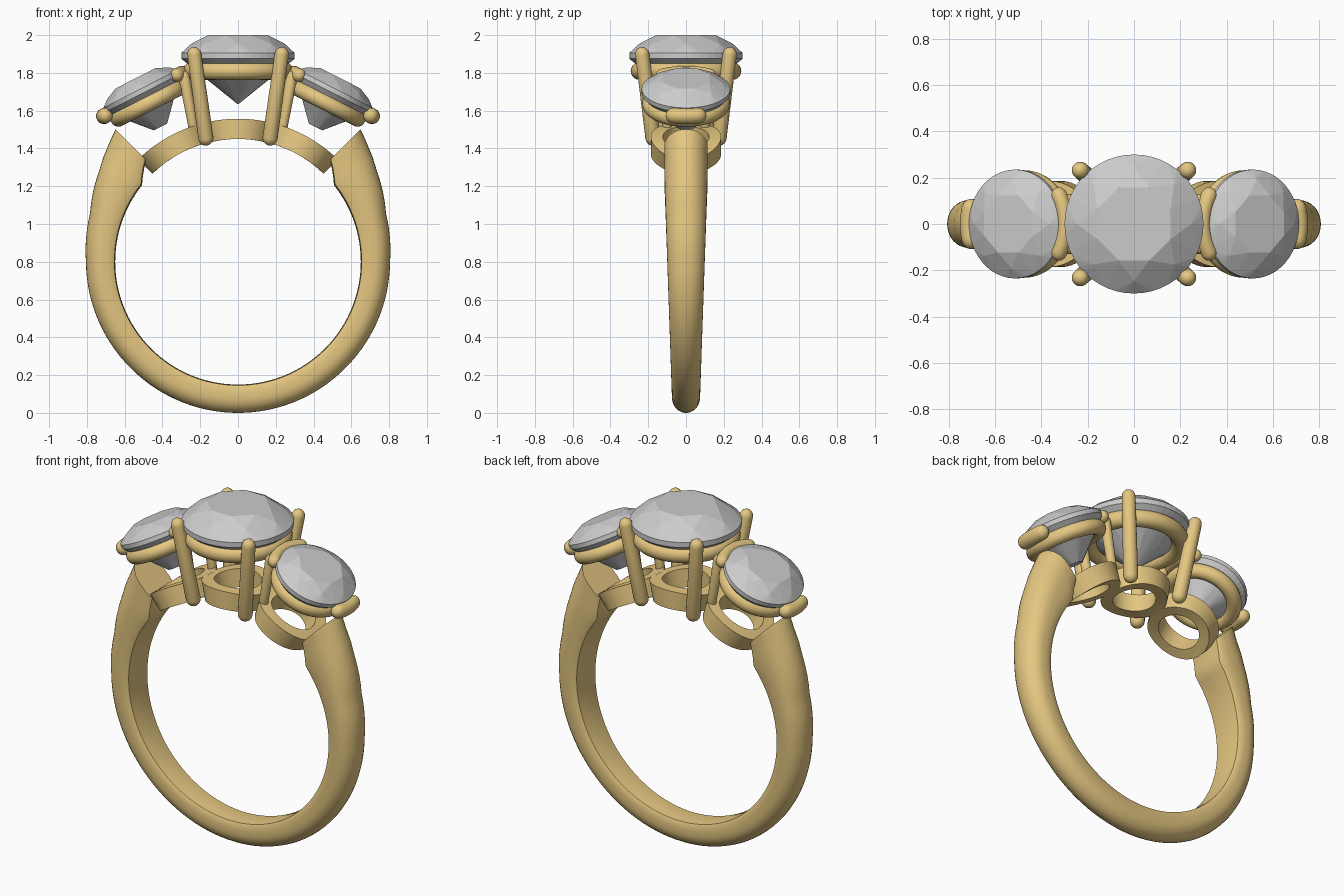
import bpy, bmesh
from math import sin, cos, pi, radians
from mathutils import Matrix, Vector

if "Cube" in bpy.data.objects:
    bpy.data.objects.remove(bpy.data.objects["Cube"])

gold = bpy.data.materials.new("gold")
gold.diffuse_color = (0.78, 0.57, 0.22, 1)
gold.use_nodes = True
gold.node_tree.nodes["Principled BSDF"].inputs["Base Color"].default_value = gold.diffuse_color


def finish(name, bm, mat=None, angle=None, matrix=None):
    bmesh.ops.recalc_face_normals(bm, faces=bm.faces[:])
    if matrix:
        bm.transform(matrix)
    me = bpy.data.meshes.new(name)
    bm.to_mesh(me)
    bm.free()
    ob = bpy.data.objects.new(name, me)
    bpy.context.collection.objects.link(ob)
    if mat:
        me.materials.append(mat)
    if angle:
        bpy.ops.object.select_all(action='DESELECT')
        ob.select_set(True)
        bpy.context.view_layer.objects.active = ob
        bpy.ops.object.shade_smooth_by_angle(angle=radians(angle))
    return ob


def loft(name, rings, closed=False, angle=40, matrix=None):
    """Skin a list of equal point rings, capped or closed into a loop."""
    bm = bmesh.new()
    vs = [[bm.verts.new(p) for p in r] for r in rings]
    n, m = len(vs), len(vs[0])
    for i in range(n if closed else n - 1):
        a, b = vs[i], vs[(i + 1) % n]
        for j in range(m):
            k = (j + 1) % m
            bm.faces.new((a[j], a[k], b[k], b[j]))
    if not closed:
        bm.faces.new(vs[0])
        bm.faces.new(vs[-1])
    return finish(name, bm, gold, angle, matrix)


def tube(name, pts, radii, matrix=None, sides=20):
    """Round-ended tube along a path."""
    pts = [Vector(p) for p in pts]
    t0, t1 = (pts[0] - pts[1]).normalized(), (pts[-1] - pts[-2]).normalized()
    caps = [radians(a) for a in (22, 45, 65, 82)]
    path = [(pts[0] + t0 * radii[0] * sin(a), radii[0] * cos(a)) for a in reversed(caps)]
    path += list(zip(pts, radii))
    path += [(pts[-1] + t1 * radii[-1] * sin(a), radii[-1] * cos(a)) for a in caps]
    rings = []
    for i, (p, r) in enumerate(path):
        t = (path[min(i + 1, len(path) - 1)][0] - path[max(i - 1, 0)][0]).normalized()
        u = t.cross(Vector((1, 0, 0.03))).normalized()
        v = t.cross(u)
        rings.append([p + (u * cos(2 * pi * k / sides) + v * sin(2 * pi * k / sides)) * r
                      for k in range(sides)])
    return loft(name, rings, angle=60, matrix=matrix)


def torus(name, major, minor, z, matrix=None):
    rings = []
    for i in range(64):
        a = 2 * pi * i / 64
        rings.append([((major + minor * cos(b)) * cos(a), (major + minor * cos(b)) * sin(a),
                       z + minor * sin(b)) for b in (2 * pi * k / 20 for k in range(20))])
    return loft(name, rings, True, 60, matrix)


def gem(name, r, crown, depth, girdle, culet, matrix):
    """Round brilliant: convex hull of table, kites, girdle, pavilion, culet."""
    bm = bmesh.new()

    def ring(n, rad, z, off=0.0):
        for i in range(n):
            a = 2 * pi * (i + off) / n
            bm.verts.new((rad * cos(a), rad * sin(a), z))
    g = girdle / 2
    ring(8, r * 0.57, crown, 0.5)
    ring(8, r * 0.82, g + (crown - g) * 0.53)
    ring(48, r, g)
    ring(48, r, -g)
    ring(8, r * 0.5, -g - (depth - g) * 0.52, 0.5)
    ring(8, culet, -depth, 0.5)
    bmesh.ops.convex_hull(bm, input=bm.verts[:])
    return finish(name, bm, matrix=matrix)


# shank halves: (inner angle, inner radius, outer angle, outer radius), 0 deg = horizontal
C = 0.80
keys = [(-90, .65, -90, .80), (-45, .65, -45, .80), (0, .65, 0, .805), (18, .65, 18, .824),
        (30, .65, 33, .878), (38.6, .65, 43.5, .932), (48, .726, 47.3, .955)]
section = [(-.88, .03), (-.45, .008), (0, 0), (.45, .008), (.88, .03), (.97, .12), (1, .3)]
section += [(cos(a), .45 + .55 * sin(a)) for a in (pi * k / 16 for k in range(17))]
section += [(-1, .3), (-.97, .12)]


def shank_ring(k, side):
    ia, ir, oa, orad = k
    p = Vector((ir * cos(radians(ia)), 0, C + ir * sin(radians(ia))))
    q = Vector((orad * cos(radians(oa)), 0, C + orad * sin(radians(oa))))
    w = min(0.072 + 0.034 * (p.z + q.z) / 2, 0.115)
    out = []
    for y, s in section:
        v = p.lerp(q, s)
        out.append(Vector((v.x * side, y * w, v.z)))
    return out


half = []
for i in range(len(keys) - 1):
    a, b = keys[i], keys[i + 1]
    n = max(1, int((b[0] - a[0]) / 3))
    half += [tuple(u + (v - u) * j / n for u, v in zip(a, b)) for j in range(n)]
half.append(keys[-1])
loft("shank", [shank_ring(k, -1) for k in reversed(half)] +
     [shank_ring(k, 1) for k in half[1:]], angle=35)

# gallery: three flat rings bent over the finger circle
for name, mid in (("left", -29), ("center", 0), ("right", 29)):
    rings = []
    for i in range(64):
        a = 2 * pi * i / 64
        ring = []
        for w, r in ((.122, .65), (.186, .65), (.186, .757), (.122, .757)):
            th = radians(mid) + w * cos(a) / 0.70
            ring.append((r * sin(th), w * sin(a), C + r * cos(th)))
        rings.append(ring)
    loft(name + "_gallery_ring", rings, True)

# center stone with seat and four prongs
gem("center_stone", 0.30, 0.11, 0.255, 0.03, 0.003, Matrix.Translation((0, 0, 1.89)))
torus("center_seat", 0.246, 0.047, 1.81)
for sx in (-1, 1):
    for sy in (-1, 1):
        tube("center_prong", [(sx * .17, sy * .175, 1.455), (sx * .232, sy * .232, 1.90)],
             [.04, .037])

# side stones, tilted outwards, with seats, bar claws and legs
for side, turn in (("right", 0), ("left", pi)):
    spin = Matrix.Rotation(turn, 4, 'Z')
    m = (spin @ Matrix.Translation((.508, 0, 1.705)) @ Matrix.Rotation(radians(27), 4, 'Y')
         @ Matrix.Diagonal((.95, 1, 1, 1)))
    gem(side + "_stone", 0.235, 0.075, 0.215, 0.025, 0.045, m)
    torus(side + "_seat", 0.19, 0.042, -0.075, m)
    for claw, base, rad, z, spread, thick in (("outer", 0, .255, -.028, 15, .042),
                                              ("inner", pi, .245, -.01, 30, .036)):
        arc = [base + radians(spread * (k / 6 - 1)) for k in range(13)]
        tube(f"{side}_{claw}_claw", [(rad * cos(a), rad * sin(a), z) for a in arc],
             [thick] * 13, m)
    for sy in (-1, 1):
        tube(side + "_leg", [(.235, sy * .10, 1.50), (.285, sy * .10, 1.78)], [.025, .03], spin)
